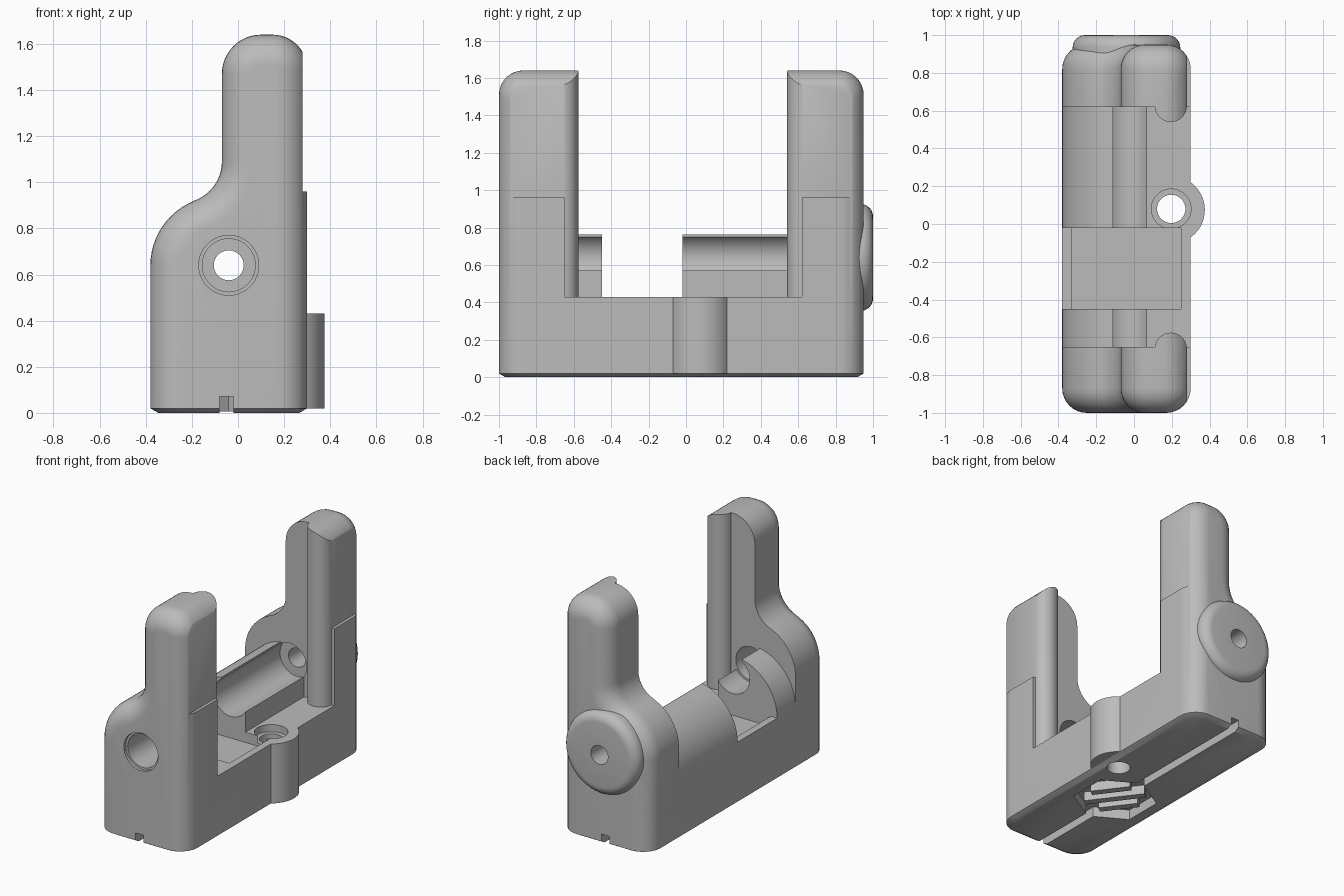
import bpy, bmesh, math

cube = bpy.data.objects.get("Cube")
if cube:
    bpy.data.objects.remove(cube, do_unlink=True)

grey = bpy.data.materials.new("plain grey")
grey.use_nodes = True
grey.diffuse_color = (0.5, 0.5, 0.5, 1)
grey.node_tree.nodes["Principled BSDF"].inputs["Base Color"].default_value = (0.5, 0.5, 0.5, 1)


def arc(cx, cy, r, start, end, n=12):
    angles = [math.radians(start + (end - start) * i / n) for i in range(n + 1)]
    return [(cx + r * math.cos(a), cy + r * math.sin(a)) for a in angles]


def circle(cx, cy, r, n=48, turn=0):
    return arc(cx, cy, r, turn, turn + 360, n)[:-1]


def rect(x0, x1, y0, y1):
    return [(x0, y0), (x1, y0), (x1, y1), (x0, y1)]


def prism(name, outline, axis, a, b, finish=None):
    """Extrude an outline along y (outline in x, z) or z (outline in x, y)."""
    bm = bmesh.new()
    place = (lambda p, t: (p[0], t, p[1])) if axis == "y" else (lambda p, t: (p[0], p[1], t))
    rings = [[bm.verts.new(place(p, t)) for p in outline] for t in (a, b)]
    for ring in rings:
        bm.faces.new(ring)
    n = len(outline)
    for i in range(n):
        j = (i + 1) % n
        bm.faces.new((rings[0][i], rings[0][j], rings[1][j], rings[1][i]))
    bmesh.ops.recalc_face_normals(bm, faces=bm.faces)
    if finish:
        finish(bm)
    mesh = bpy.data.meshes.new(name)
    bm.to_mesh(mesh)
    bm.free()
    mesh.materials.append(grey)
    ob = bpy.data.objects.new(name, mesh)
    bpy.context.collection.objects.link(ob)
    return ob


def combine(target, tool, operation):
    mod = target.modifiers.new(operation.lower(), "BOOLEAN")
    mod.operation = operation
    mod.solver = "EXACT"
    mod.object = tool
    bpy.context.view_layer.objects.active = target
    bpy.ops.object.modifier_apply(modifier=mod.name)
    bpy.data.objects.remove(tool, do_unlink=True)


def cut(outline, axis, a, b):
    combine(body, prism("cutter", outline, axis, a, b), "DIFFERENCE")


def add(tool):
    combine(body, tool, "UNION")


def round_rims(bm):
    # Round both ends, then taper the underside
    rims = [e for e in bm.edges
            if abs(e.verts[0].co.y - e.verts[1].co.y) < 1e-5
            and max(v.co.z for v in e.verts) > 0.03]
    bmesh.ops.bevel(bm, geom=rims, offset=0.13, segments=8, profile=0.5,
                    affect="EDGES", clamp_overlap=False)
    base = min(bm.faces, key=lambda f: f.calc_center_median().z)
    new = bmesh.ops.extrude_face_region(bm, geom=[base])["geom"]
    if base.is_valid:
        bm.faces.remove(base)
    for v in new:
        if isinstance(v, bmesh.types.BMVert):
            v.co.z = 0
            v.co.x = -0.04 + (v.co.x + 0.04) * 0.9
            v.co.y = -0.025 + (v.co.y + 0.025) * 0.965
    bmesh.ops.recalc_face_normals(bm, faces=bm.faces)


def round_back(bm):
    rim = [e for e in bm.edges if min(v.co.y for v in e.verts) > 0.99]
    bmesh.ops.bevel(bm, geom=rim, offset=0.065, segments=6, profile=0.5, affect="EDGES")


# Body: stepped profile with rounded ends, opened between the two towers
profile = ([(-0.38, 0.02), (0.30, 0.02)]
           + arc(0.15, 1.49, 0.15, 0, 90) + arc(0.10, 1.47, 0.17, 90, 180)
           + arc(-0.25, 1.09, 0.18, 0, -69.3) + arc(-0.08, 0.64, 0.30, 110.7, 180)[1:])
body = prism("holder_body", profile, "y", -1, 0.95, round_rims)
cut(rect(-0.6, 0.6, 0.43, 2), "y", -0.65, 0.62)

# Recessed outer faces of the towers
cut(rect(0.28, 0.5, 0.96, 2), "y", -1.2, 1.2)

# Curved cradle walls beside the open gap
X, Z = -0.04, 0.64
cradle = (arc(X, 0.43, 0.34, 180, 101.9, 16)
          + [(-0.11, 0.62), (0.07, 0.62), (0.07, 0.35), (-0.38, 0.35)])
for a, b in ((-0.75, -0.45), (-0.02, 0.72)):
    add(prism("cradle", cradle, "y", a, b))

# Rounded guide ribs on the inner tower faces, capped by the tower profile
for y in (-0.66, 0.625):
    rib = prism("guide_rib", circle(0.195, y, 0.085, 32), "z", 0.4, 1.8)
    combine(rib, prism("rib_cap", profile, "y", -0.8, 0.8), "INTERSECT")
    add(rib)

# Back disc and side screw boss
add(prism("back_disc", circle(X, Z, 0.285, 64), "y", 0.8, 1.0, round_back))
add(prism("screw_boss", circle(0.197, 0.075, 0.178), "z", 0.02, 0.43))

# Channel along the cradle, stepped front hole and narrow through hole
cut(circle(X, Z, 0.13), "y", -0.65, 0.70)
cut(circle(X, Z, 0.115), "y", -1.1, -0.6)
cut(circle(X, Z, 0.13), "y", -1.1, -0.98)
cut(circle(X, Z, 0.065, 24), "y", 0.6, 1.1)

# Shallow pocket in the gap, screw hole and its recess
cut(rect(-0.33, 0.25, 0.36, 0.6), "y", -0.45, -0.02)
cut(circle(0.197, 0.08, 0.075), "z", -0.1, 0.6)
cut(circle(0.197, 0.08, 0.105), "z", 0.38, 0.6)

# Underside: long slot and hexagonal recess with slanted bars
cut(rect(-0.08, -0.02, -0.1, 0.07), "y", -1.1, 1.1)
cut(circle(-0.05, -0.25, 0.27, 6, 30), "z", -0.1, 0.07)
for shift, half in ((-0.11, 0.13), (0, 0.2), (0.11, 0.13)):
    ux, uy = -0.6, 0.8
    cx, cy = -0.05 + uy * shift, -0.25 - ux * shift
    bar = [(cx + ux * s * half + uy * t * 0.025, cy + uy * s * half - ux * t * 0.025)
           for s, t in ((-1, -1), (1, -1), (1, 1), (-1, 1))]
    add(prism("underside_bar", bar, "z", 0.005, 0.1))

# Smooth the curved faces, keep edges crisp
bpy.ops.object.select_all(action="DESELECT")
body.select_set(True)
bpy.context.view_layer.objects.active = body
bpy.ops.object.shade_smooth_by_angle(angle=math.radians(30))
